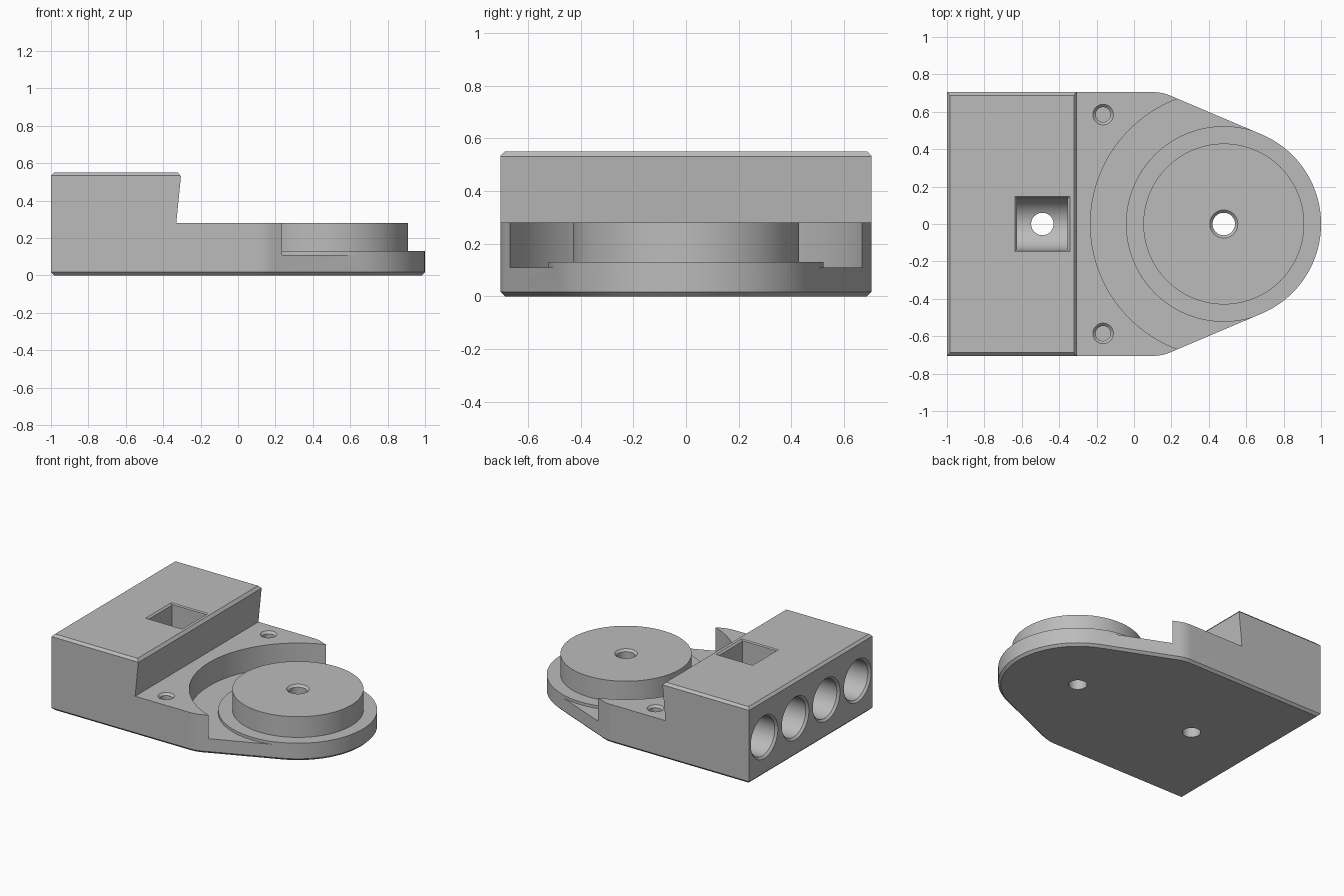
import bpy, bmesh
from math import cos, sin, pi, radians
from mathutils import Vector, Matrix

cube = bpy.data.objects.get("Cube")
if cube:
    bpy.data.objects.remove(cube)

grey = bpy.data.materials.new("light_grey")
grey.use_nodes = True
colour = (0.5, 0.5, 0.5, 1)
grey.diffuse_color = colour
grey.node_tree.nodes["Principled BSDF"].inputs["Base Color"].default_value = colour

HUB = 0.48       # x of the round end's centre
ROUND = 0.52     # radius of the round end
HALF = 0.705     # half width
TOP = 0.55
DECK = 0.28


def make(name, bm, matrix=None):
    """Turn a bmesh into an object."""
    if matrix:
        bm.transform(matrix)
    bmesh.ops.recalc_face_normals(bm, faces=bm.faces)
    mesh = bpy.data.meshes.new(name)
    bm.to_mesh(mesh)
    bm.free()
    mesh.materials.append(grey)
    obj = bpy.data.objects.new(name, mesh)
    bpy.context.collection.objects.link(obj)
    return obj


def prism(points, depth):
    """Extrude a list of 3D points along a depth vector."""
    bm = bmesh.new()
    face = bm.faces.new([bm.verts.new(p) for p in points])
    new = bmesh.ops.extrude_face_region(bm, geom=[face])["geom"]
    bmesh.ops.translate(bm, vec=depth, verts=[v for v in new if isinstance(v, bmesh.types.BMVert)])
    return bm


def lathe(profile, sides=64, ring=False, start=0):
    """Revolve (radius, height) points; capped, or closed as a ring."""
    bm = bmesh.new()
    angles = [start + 2 * pi * i / sides for i in range(sides)]
    loops = [[bm.verts.new((r * cos(a), r * sin(a), h)) for a in angles] for r, h in profile]
    pairs = list(zip(loops, loops[1:]))
    if ring:
        pairs.append((loops[-1], loops[0]))
    else:
        bm.faces.new(loops[0])
        bm.faces.new(loops[-1])
    for a, b in pairs:
        for i in range(sides):
            j = (i + 1) % sides
            bm.faces.new((a[i], a[j], b[j], b[i]))
    return bm


def at(x, y, z=0):
    return Matrix.Translation((x, y, z))


# Body outline: square rear, softened corner, taper tangent to the round end
tangent = radians(67)
corner = Vector(((HUB * cos(tangent) + ROUND - HALF * sin(tangent)) / cos(tangent), HALF))
before = corner - Vector((0.045, 0))
after = corner + Vector((sin(tangent), -cos(tangent))) * 0.045
fillet = []
for i in range(9):
    t = i / 8
    fillet.append(before * (1 - t) ** 2 + corner * 2 * t * (1 - t) + after * t * t)
steps = 56
arc = []
for i in range(steps + 1):
    a = tangent * (1 - 2 * i / steps)
    arc.append(Vector((HUB + ROUND * cos(a), ROUND * sin(a))))
mirrored = [Vector((p.x, -p.y)) for p in reversed(fillet)]
outline = [Vector((-1, HALF))] + fillet + arc + mirrored + [Vector((-1, -HALF))]

# Full height body with chamfered top and bottom rims
bm = prism([(p.x, p.y, 0) for p in outline], (0, 0, TOP))
rims = [e for e in bm.edges if abs(e.verts[0].co.z - e.verts[1].co.z) < 0.001]
bmesh.ops.bevel(bm, geom=rims, offset=0.017, segments=1, affect='EDGES')
body = make("base_body", bm)

cutters = []

# Space over the deck, leaving the leaning rear block
step = [(-0.33, DECK), (-0.305, TOP - 0.02), (-0.322, TOP), (-0.322, 0.7), (1.2, 0.7), (1.2, DECK)]
cutters.append(make("deck_cutter", prism([(x, -1, z) for x, z in step], (0, 2, 0))))

# Round channel around the raised disc and its low pad
channel = [(0.43, 0.4), (0.43, 0.13), (0.523, 0.13), (0.523, 0.11), (0.713, 0.11), (0.713, 0.4)]
cutters.append(make("channel_cutter", lathe(channel, 128, ring=True), at(HUB, 0)))

# Hub hole right through the disc
hub = [(0.06, -0.1), (0.06, DECK - 0.015), (0.075, DECK), (0.075, 0.4)]
cutters.append(make("hub_hole_cutter", lathe(hub), at(HUB, 0)))

# Two blind holes in the deck
blind = [(0.04, 0.12), (0.04, DECK - 0.015), (0.055, DECK), (0.055, 0.4)]
for side in (-1, 1):
    cutters.append(make("deck_hole_cutter", lathe(blind, 48), at(-0.165, side * 0.585)))

# Four bores in the rear face
bore = [(0.155, -0.1), (0.155, 0), (0.14, 0.015), (0.14, 0.3)]
for i in range(4):
    place = at(-1, (i - 1.5) * 0.355, TOP / 2) @ Matrix.Rotation(pi / 2, 4, 'Y')
    cutters.append(make("bore_cutter", lathe(bore), place))

# Square pocket with rounded floor, chamfered mouth and drain hole
trough = [(-0.625, 0.14 * cos(pi + pi * i / 32), TOP / 2 + 0.14 * sin(pi + pi * i / 32)) for i in range(33)]
trough += [(-0.625, 0.14, 0.7), (-0.625, -0.14, 0.7)]
cutters.append(make("pocket_cutter", prism(trough, (0.27, 0, 0))))
root = 2 ** 0.5
mouth = [(0.135 * root, TOP - 0.012), (0.147 * root, TOP), (0.147 * root, 0.7)]
cutters.append(make("mouth_cutter", lathe(mouth, 4, start=pi / 4), at(-0.49, 0)))
cutters.append(make("drain_cutter", lathe([(0.06, -0.1), (0.06, 0.3)]), at(-0.49, 0)))

# Cut everything out of the body
bpy.ops.object.select_all(action='DESELECT')
bpy.context.view_layer.objects.active = body
body.select_set(True)
for cutter in cutters:
    cutter.hide_render = True
    mod = body.modifiers.new(cutter.name, 'BOOLEAN')
    mod.operation = 'DIFFERENCE'
    mod.solver = 'EXACT'
    mod.object = cutter
    bpy.ops.object.modifier_apply(modifier=mod.name)
for cutter in cutters:
    bpy.data.objects.remove(cutter)

bpy.ops.object.shade_smooth_by_angle(angle=radians(25))
